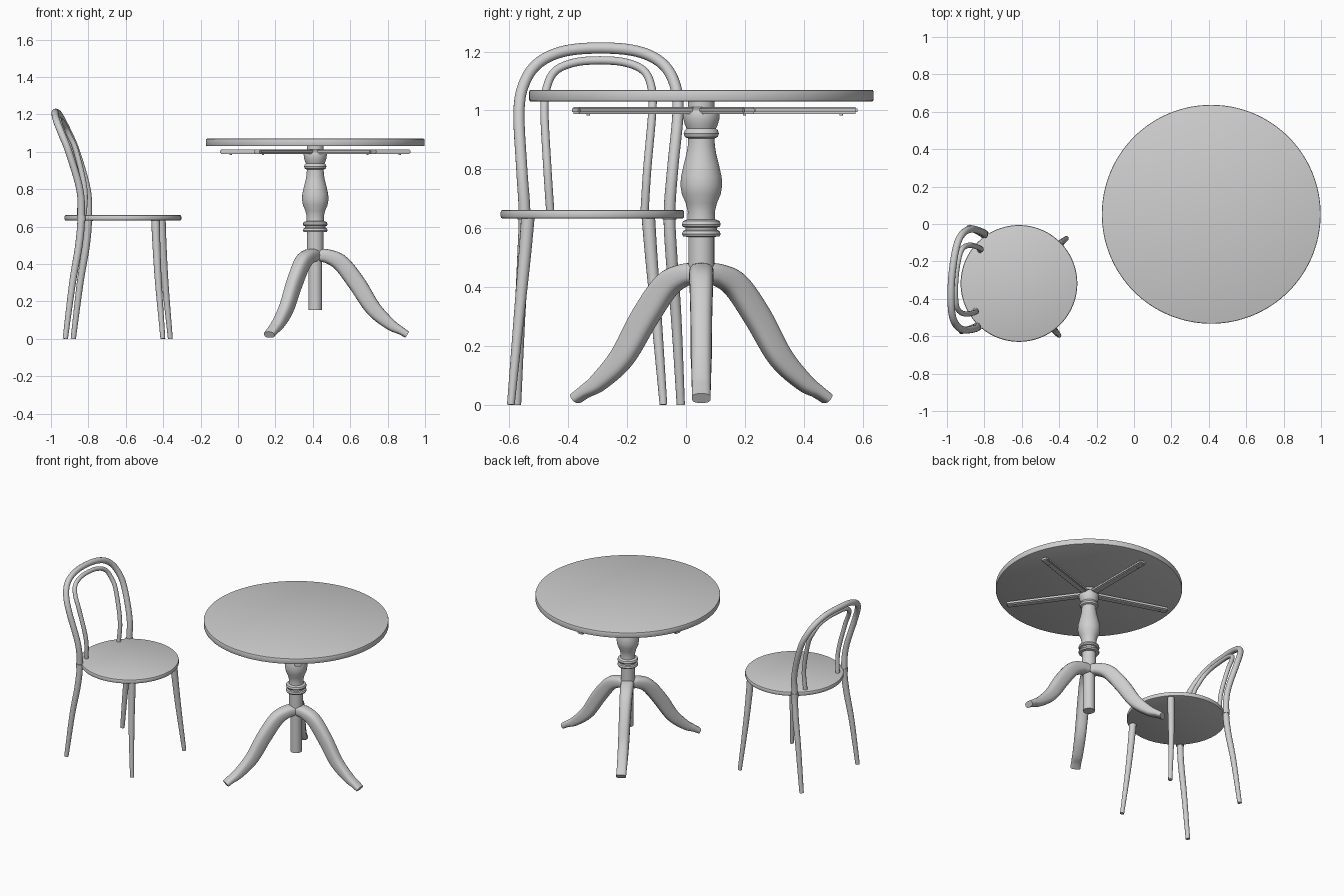
import bpy, bmesh, math
from mathutils import Vector

if "Cube" in bpy.data.objects:
    bpy.data.objects.remove(bpy.data.objects["Cube"])

grey = bpy.data.materials.new("light grey")
grey.diffuse_color = (0.62, 0.62, 0.62, 1)
grey.use_nodes = True
grey.node_tree.nodes["Principled BSDF"].inputs["Base Color"].default_value = grey.diffuse_color

TABLE = (0.413, 0.052)
CHAIR = (-0.615, -0.318)
TURN = math.radians(-4.4)      # the chair is turned slightly


def finish(name, bm, at, turn=0.0, angle=35):
    bmesh.ops.recalc_face_normals(bm, faces=bm.faces)
    me = bpy.data.meshes.new(name)
    bm.to_mesh(me)
    bm.free()
    me.materials.append(grey)
    ob = bpy.data.objects.new(name, me)
    bpy.context.collection.objects.link(ob)
    ob.location = (at[0], at[1], 0)
    ob.rotation_euler = (0, 0, turn)
    bpy.ops.object.select_all(action='DESELECT')
    ob.select_set(True)
    bpy.context.view_layer.objects.active = ob
    bpy.ops.object.shade_smooth_by_angle(angle=math.radians(angle))
    return ob


def skin(bm, rings):
    """Join rings of points into a closed, capped surface."""
    rows = [[bm.verts.new(p) for p in ring] for ring in rings]
    n = len(rows[0])
    for a, b in zip(rows, rows[1:]):
        for i in range(n):
            j = (i + 1) % n
            bm.faces.new((a[i], a[j], b[j], b[i]))
    bm.faces.new(rows[0][::-1])
    bm.faces.new(rows[-1])


def lathe(name, profile, at, n=48, turn=0.0, offset=(0, 0)):
    bm = bmesh.new()
    skin(bm, [[(offset[0] + r * math.cos(2 * math.pi * i / n),
                offset[1] + r * math.sin(2 * math.pi * i / n), z) for i in range(n)]
              for r, z in profile])
    return finish(name, bm, at, turn)


def smooth_path(pts, steps=6):
    """Catmull-Rom through tuples of any size."""
    pts = [Vector(p) for p in pts]
    ext = [2 * pts[0] - pts[1]] + pts + [2 * pts[-1] - pts[-2]]
    out = []
    for k in range(1, len(ext) - 2):
        a, b, c, d = ext[k - 1:k + 3]
        for s in range(steps):
            t = s / steps
            out.append(0.5 * (2 * b + (c - a) * t + (2 * a - 5 * b + 4 * c - d) * t * t
                              + (3 * b - a - 3 * c + d) * t ** 3))
    return out + [pts[-1]]


def sweep(name, path, sizes, at, turn, side, n=16, power=1.0):
    """Sweep an oval (half width, half height per point) along a path."""
    bm = bmesh.new()
    rings, side = [], Vector(side)
    for k, p in enumerate(path):
        t = (path[min(k + 1, len(path) - 1)] - path[max(k - 1, 0)]).normalized()
        side = (side - t * side.dot(t)).normalized()
        up = t.cross(side)
        w, h = sizes[k]
        ring = []
        for i in range(n):
            a = 2 * math.pi * i / n
            c, s = math.cos(a), math.sin(a)
            c = math.copysign(abs(c) ** power, c)
            s = math.copysign(abs(s) ** power, s)
            ring.append(p + side * (w * c) + up * (h * s))
        rings.append(ring)
    skin(bm, rings)
    return finish(name, bm, at, turn, 45)


def disc(name, r, z0, z1, b, at, n=96):
    return lathe(name, [(r - b, z0), (r - b * .3, z0 + b * .3), (r, z0 + b), (r, z1 - b),
                        (r - b * .3, z1 - b * .3), (r - b, z1)], at, n)


# ---- table: top, hub, turned column
disc("table_top", 0.585, 1.030, 1.070, 0.006, TABLE, 128)
lathe("top_hub", [(0.045, 1.0), (0.045, 1.035)], TABLE, 32)
lathe("table_column", [
    (0.037, 0.155), (0.037, 0.42), (0.044, 0.42), (0.044, 0.57), (0.062, 0.572), (0.066, 0.580),
    (0.062, 0.590), (0.054, 0.594), (0.054, 0.602), (0.063, 0.605), (0.066, 0.613),
    (0.062, 0.624), (0.047, 0.630), (0.046, 0.655), (0.053, 0.685), (0.066, 0.715),
    (0.071, 0.745), (0.069, 0.775), (0.060, 0.815), (0.051, 0.850), (0.046, 0.880),
    (0.045, 0.905), (0.056, 0.910), (0.060, 0.921), (0.056, 0.933), (0.050, 0.938),
    (0.056, 0.952), (0.061, 0.970), (0.062, 0.990), (0.056, 1.005), (0.045, 1.012)], TABLE)

# ---- five bars under the top, each with a screw
for i in range(5):
    ang = math.radians(90 + 72 * i)
    bm = bmesh.new()
    bmesh.ops.create_cube(bm, size=1)
    for v in bm.verts:
        v.co = Vector((0.28 + v.co.x * 0.50, v.co.y * 0.046, 1.0 + v.co.z * 0.024))
    bmesh.ops.bevel(bm, geom=bm.edges[:], offset=0.006, segments=2, affect='EDGES')
    finish(f"top_bar_{i + 1}", bm, TABLE, ang)
    lathe(f"bar_screw_{i + 1}", [(0.006, 0.982), (0.006, 0.995)], TABLE, 12, ang, (0.475, 0))

# ---- three curved table legs: radius, height, half width, half thickness
leg = smooth_path([(0.015, .447, .042, .034), (0.07, .440, .042, .038), (0.14, .402, .040, .045),
                   (0.225, .293, .037, .047), (0.31, .162, .035, .042),
                   (0.40, .078, .033, .031), (0.455, .045, .032, .022), (0.492, .022, .032, .019)])
for i in range(3):
    sweep(f"table_leg_{i + 1}", [Vector((p[0], 0, p[1])) for p in leg],
          [(p[2], p[3]) for p in leg], TABLE, math.radians(120 * i), (0, 1, 0), 24, 0.72)

# ---- chair seat
disc("seat", 0.312, 0.632, 0.662, 0.008, CHAIR)


def tube(name, pts):
    """Bent rod from (x, y, z, radius) points."""
    path = smooth_path(pts)
    return sweep(name, [p.to_3d() for p in path], [(p[3], p[3]) for p in path],
                 CHAIR, TURN, (1, 0, 0))


def hoop(half):
    """Mirror half a hoop; its last point is on the middle line."""
    return half + [(x, -y, z, r) for x, y, z, r in half[-2::-1]]


# ---- back legs and outer arch are one bent rod
tube("back_legs_and_arch", hoop([
    (-.288, .279, 0, .014), (-.250, .266, .30, .018), (-.217, .253, .50, .020),
    (-.205, .247, .65, .020), (-.212, .257, .80, .019), (-.270, .271, 1.0, .019),
    (-.311, .253, 1.10, .019), (-.340, .205, 1.165, .019),
    (-.355, .120, 1.202, .019), (-.361, 0, 1.212, .019)]))

# ---- thinner inner arch
tube("inner_arch", hoop([
    (-.222, .160, .645, .014), (-.218, .170, .80, .014), (-.264, .184, 1.0, .014),
    (-.298, .178, 1.08, .014), (-.322, .150, 1.135, .014),
    (-.334, .085, 1.163, .014), (-.338, 0, 1.170, .014)]))

# ---- tapered front legs and seat collars
for s, tag in ((1, "left"), (-1, "right")):
    tube(f"front_leg_{tag}", [(.190, s * .205, .640, .023), (.196, s * .216, .50, .021),
                              (.208, s * .234, .30, .018), (.234, s * .260, 0, .013)])
    lathe(f"seat_collar_{tag}", [(.024, .630), (.024, .660)], CHAIR, 20, TURN, (-.204, s * .247))
